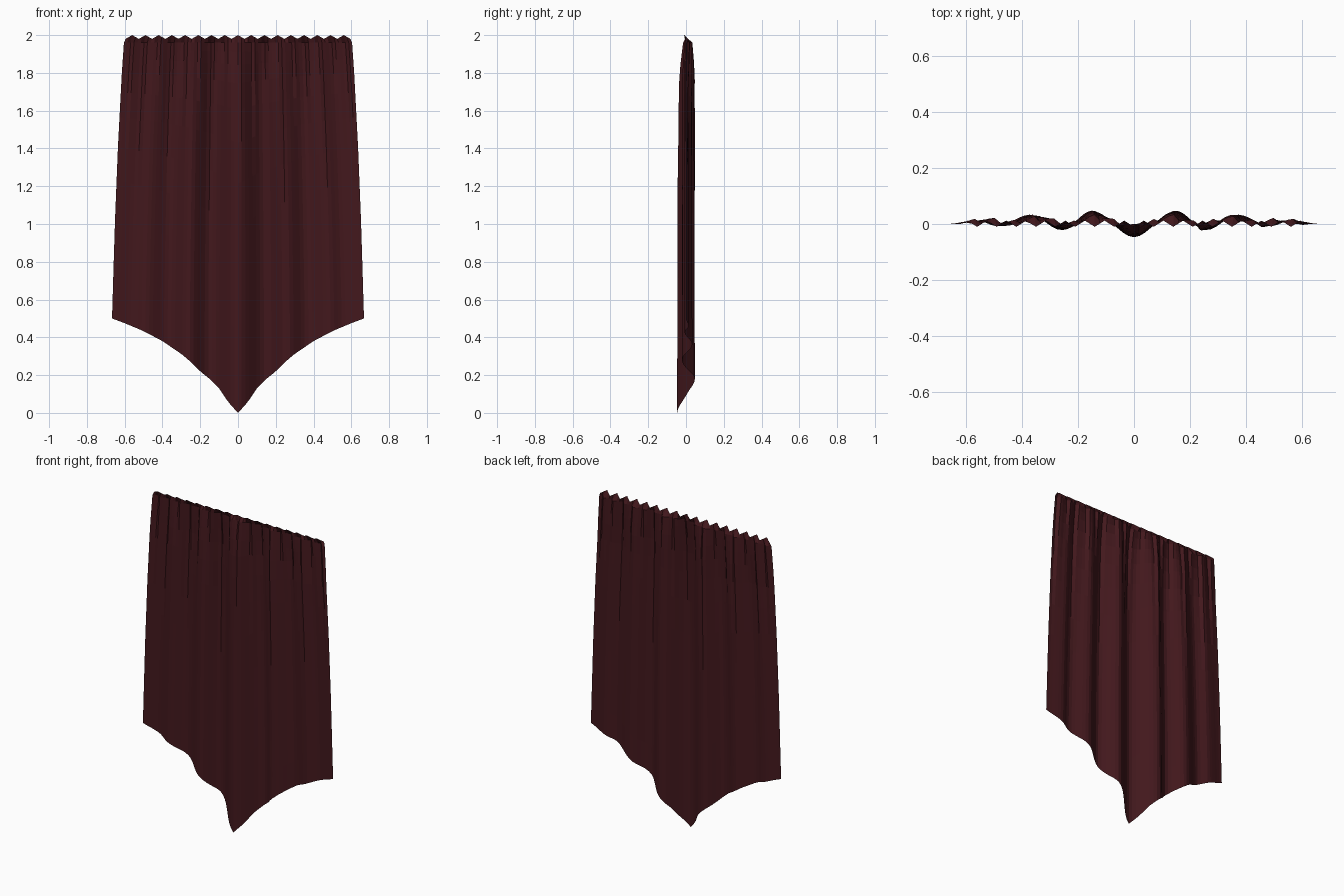
import bpy, math

if "Cube" in bpy.data.objects:
    bpy.data.objects.remove(bpy.data.objects["Cube"])

COLS = 68
HALF_TOP, HALF_LOW = 0.60, 0.667


def smooth_lerp(points, x):
    # piecewise interpolation with eased segments
    for (x0, y0), (x1, y1) in zip(points, points[1:]):
        if x <= x1:
            t = max(0, (x - x0) / (x1 - x0))
            t = t * t * (3 - 2 * t)
            return y0 + (y1 - y0) * t
    return points[-1][1]


def lerp(points, x):
    for (x0, y0), (x1, y1) in zip(points, points[1:]):
        if x <= x1:
            return y0 + (y1 - y0) * max(0, (x - x0) / (x1 - x0))
    return points[-1][1]


# pointed hem, deep folds, side flare, fold depth by height
HEM = [(0, 0), (0.05, 0.055), (0.1, 0.13), (0.15, 0.18), (0.2, 0.22), (0.25, 0.27),
       (0.3, 0.312), (0.4, 0.38), (0.5, 0.433), (0.6, 0.475), (0.667, 0.5)]
FOLDS = [(0, -0.047), (0.15, 0.048), (0.26, -0.022), (0.37, 0.034),
         (0.49, -0.008), (0.56, 0.014), (0.667, 0.0)]
FLARE = [(0.5, HALF_LOW), (1.0, 0.652), (1.4, 0.636), (1.8, 0.615), (1.96, 0.604), (2, 0.595)]
DEPTH = [(0, 1), (1.4, 0.93), (1.8, 0.75), (1.96, 0.35), (2, 0.2)]
ROWS = [0, 0.1, 0.22, 0.36, 0.5, 0.62, 0.73, 0.82, 0.89, 0.94, 0.975, 1]

verts, faces = [], []
for r, v in enumerate(ROWS):
    for c in range(COLS + 1):
        s = 2 * c / COLS - 1
        hem = lerp(HEM, abs(s) * HALF_LOW)
        z = hem + (1.96 - hem) * v
        x = s * lerp(FLARE, z)
        # small gathered pleats fading out downwards
        step = (0.0, 0.6, 1.0, -0.6)[c % 4]
        reach = 0.6 + 0.4 * math.sin(c // 4 * 2.4)
        fade = max(0, (z - 1.9 + 0.9 * reach) / (0.06 + 0.9 * reach))
        y = smooth_lerp(FOLDS, abs(s) * HALF_LOW) * lerp(DEPTH, z)
        y += 0.011 * step * fade + 0.006 * max(0, (z - 1.7) / 0.26)
        verts.append((x, y, z))

# zigzag header leaning forward
for c in range(COLS + 1):
    s = 2 * c / COLS - 1
    wave = abs((c % 4) - 2) / 2
    peak = 1 - wave
    verts.append((s * 0.595, 0.012 - 0.022 * peak, 1.98 + 0.02 * peak))

n = COLS + 1
for r in range(len(ROWS)):
    for c in range(COLS):
        a = r * n + c
        faces.append((a, a + 1, a + 1 + n, a + n))

mesh = bpy.data.meshes.new("curtain")
mesh.from_pydata(verts, [], faces)
mesh.update()
curtain = bpy.data.objects.new("curtain", mesh)
bpy.context.collection.objects.link(curtain)

mat = bpy.data.materials.new("dark_red_cloth")
mat.diffuse_color = (0.055, 0.009, 0.012, 1)
mat.use_nodes = True
mat.node_tree.nodes["Principled BSDF"].inputs["Base Color"].default_value = mat.diffuse_color
mesh.materials.append(mat)
